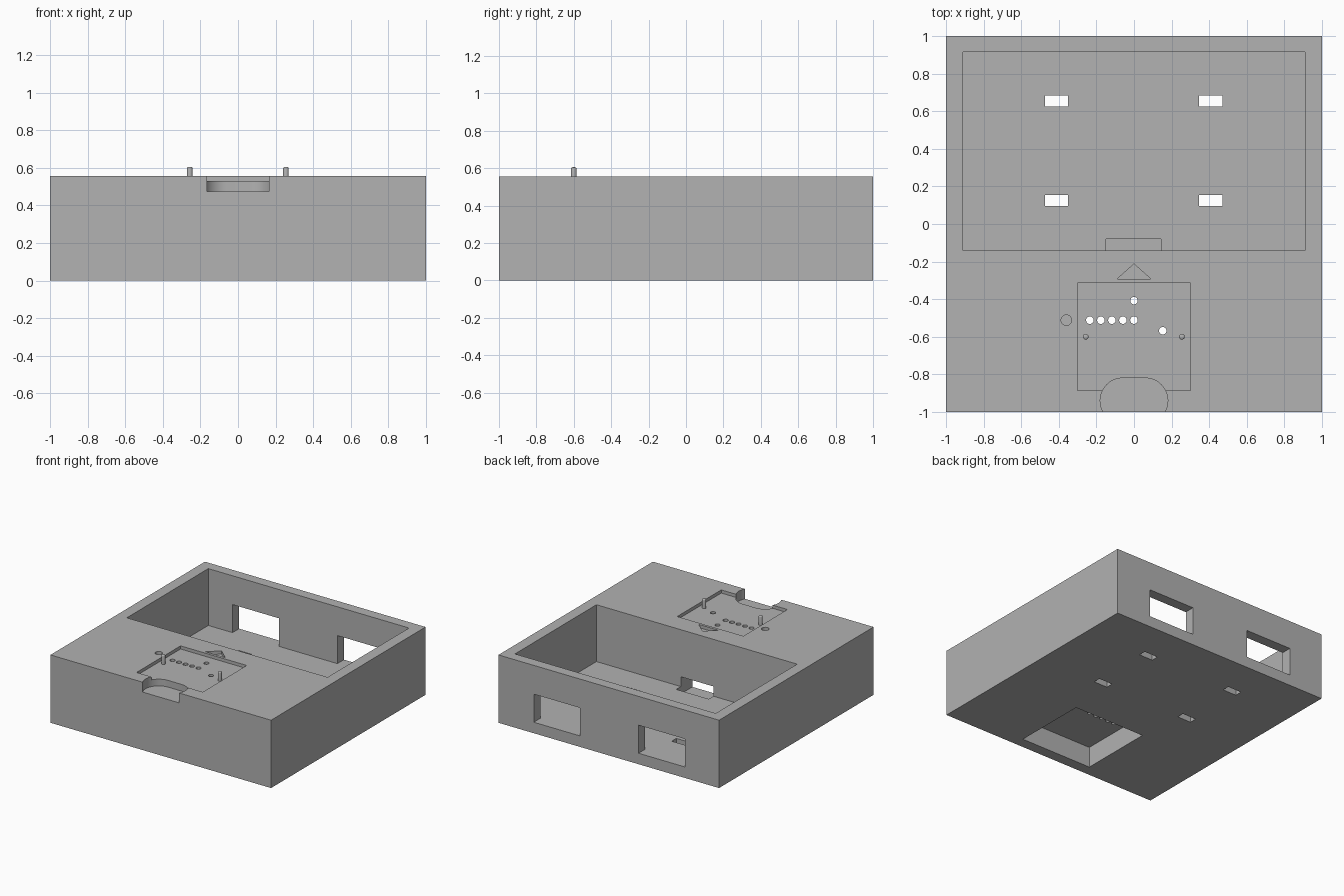
import bpy, bmesh, math

cube = bpy.data.objects.get("Cube")
if cube:
    bpy.data.objects.remove(cube, do_unlink=True)

grey = bpy.data.materials.new("plain_grey")
grey.use_nodes = True
colour = (0.445, 0.445, 0.445, 1)
grey.diffuse_color = colour
grey.node_tree.nodes["Principled BSDF"].inputs["Base Color"].default_value = colour

TOP = 0.556      # top of the housing
FLOOR = 0.09     # floor of the main bay
PLATE = 0.53     # floor of the shallow recesses
CEILING = 0.17   # ceiling of the underside cavity


def prism(name, outline, z0, z1):
    """Solid made by extruding an outline upwards."""
    bm = bmesh.new()
    base = bm.faces.new([bm.verts.new((x, y, z0)) for x, y in outline])
    ext = bmesh.ops.extrude_face_region(bm, geom=[base])
    for v in ext["geom"]:
        if isinstance(v, bmesh.types.BMVert):
            v.co.z = z1
    bmesh.ops.recalc_face_normals(bm, faces=bm.faces)
    mesh = bpy.data.meshes.new(name)
    bm.to_mesh(mesh)
    bm.free()
    mesh.materials.append(grey)
    obj = bpy.data.objects.new(name, mesh)
    bpy.context.collection.objects.link(obj)
    return obj


def rect(x0, x1, y0, y1):
    return [(x0, y0), (x1, y0), (x1, y1), (x0, y1)]


def arc(cx, cy, r, start, end, steps):
    angles = [math.radians(start + (end - start) * i / steps) for i in range(steps + 1)]
    return [(cx + r * math.cos(a), cy + r * math.sin(a)) for a in angles]


def circle(cx, cy, r):
    return arc(cx, cy, r, 0, 360, 32)[:-1]


def activate(obj):
    bpy.ops.object.select_all(action="DESELECT")
    obj.select_set(True)
    bpy.context.view_layer.objects.active = obj


def cut(outline, z0, z1):
    """Remove an extruded outline from the housing."""
    cutter = prism("cutter", outline, z0, z1)
    cutter.hide_render = True
    mod = housing.modifiers.new("cut", "BOOLEAN")
    mod.operation, mod.solver, mod.object = "DIFFERENCE", "EXACT", cutter
    activate(housing)
    bpy.ops.object.modifier_apply(modifier=mod.name)
    bpy.data.objects.remove(cutter, do_unlink=True)


# Block housing
housing = prism("housing", rect(-1, 1, -1, 1), 0, TOP)

# Main bay, underside cavity and the passage joining them
cut(rect(-0.91, 0.91, -0.14, 0.915), FLOOR, 1)
cut(rect(-0.325, 0.325, -0.91, -0.29), -1, CEILING)
cut(rect(-0.15, 0.145, -0.4, -0.08), 0.03, CEILING)

# Rear windows and floor slots
for x0, x1 in ((-0.69, -0.27), (0.26, 0.68)):
    cut(rect(x0, x1, 0.8, 1.2), FLOOR, 0.32)
for x in (-0.412, 0.408):
    for y in (0.125, 0.655):
        cut(rect(x - 0.062, x + 0.062, y - 0.03, y + 0.03), -1, 0.2)

# Shallow plate recess, arrow mark and button dimple
cut(rect(-0.3, 0.3, -0.885, -0.315), PLATE, 1)
cut([(-0.09, -0.293), (0.09, -0.293), (0, -0.213)], PLATE, 1)
cut(circle(-0.36, -0.512, 0.028), PLATE, 1)

# Rounded front notch
notch = arc(0.06, -0.94, 0.12, -90, 90, 24) + arc(-0.06, -0.94, 0.12, 90, 270, 24)
cut(notch, 0.475, 1)

# Pin holes through the plate
row = [(-0.235 + 0.0587 * i, -0.512) for i in range(5)]
for x, y in row + [(0, -0.408), (0.153, -0.568)]:
    cut(circle(x, y, 0.02), 0.1, 1)

activate(housing)
bpy.ops.object.shade_smooth_by_angle(angle=math.radians(30))

# Locating pins with rounded tips
for side, x in (("left", 0.255), ("right", -0.257)):
    pin = prism(side + "_pin", circle(x, -0.6, 0.015), PLATE - 0.01, 0.605)
    bm = bmesh.new()
    bm.from_mesh(pin.data)
    tip = [e for e in bm.edges if all(v.co.z > 0.6 for v in e.verts)]
    bmesh.ops.bevel(bm, geom=tip, offset=0.008, segments=3, affect="EDGES", profile=0.5)
    bm.to_mesh(pin.data)
    bm.free()
    activate(pin)
    bpy.ops.object.shade_smooth_by_angle(angle=math.radians(40))
